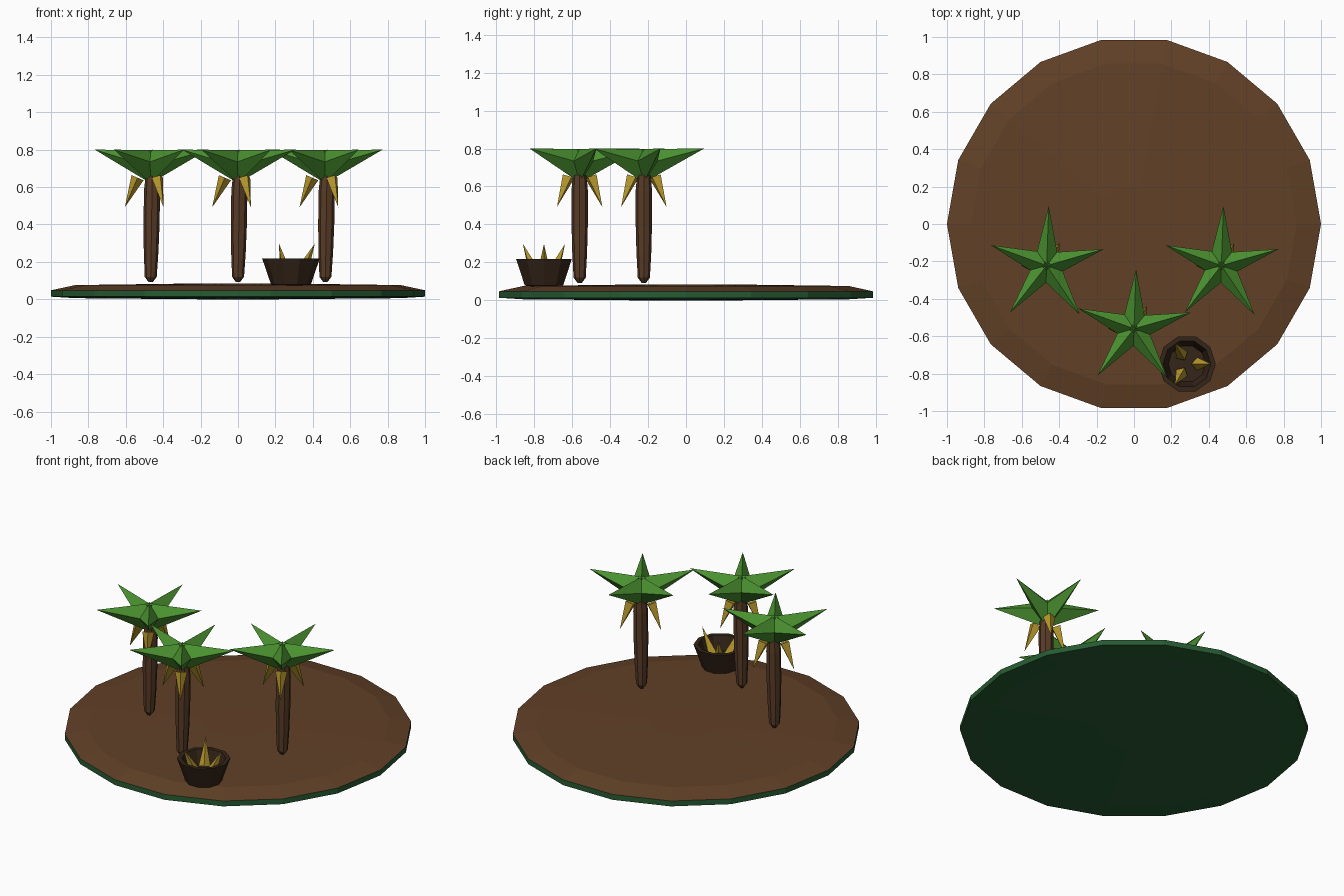
import bpy, math
from mathutils import Vector

if "Cube" in bpy.data.objects:
    bpy.data.objects.remove(bpy.data.objects["Cube"])


def mat(name, c):
    m = bpy.data.materials.new(name)
    m.diffuse_color = (*c, 1)
    m.use_nodes = True
    m.node_tree.nodes["Principled BSDF"].inputs["Base Color"].default_value = m.diffuse_color
    return m


SOIL = mat("soil", (0.12, 0.052, 0.02))
GRASS = mat("grass", (0.02, 0.105, 0.032))
LEAF = mat("leaf", (0.07, 0.29, 0.03))
BARK = mat("bark", (0.10, 0.045, 0.02))
FRUIT = mat("fruit", (0.47, 0.31, 0.025))
WICKER = mat("wicker", (0.035, 0.018, 0.009))


def make(name, verts, faces, *mats):
    me = bpy.data.meshes.new(name)
    me.from_pydata(verts, [], faces)
    for m in mats:
        me.materials.append(m)
    ob = bpy.data.objects.new(name, me)
    bpy.context.collection.objects.link(ob)
    return ob


def lathe(name, profile, n, loc, *mats, lean=0.0):
    """Revolve (radius, z) points, capping both ends."""
    verts, faces = [], []
    z0 = profile[0][1]
    for r, z in profile:
        for i in range(n):
            a = math.tau * i / n
            verts.append((loc[0] + r * math.cos(a) + lean * (z - z0),
                          loc[1] + r * math.sin(a), loc[2] + z))
    for k in range(len(profile) - 1):
        for i in range(n):
            j = (i + 1) % n
            faces.append((k*n + i, k*n + j, (k+1)*n + j, (k+1)*n + i))
    last = (len(profile) - 1) * n
    faces.append(tuple(reversed(range(n))))
    faces.append(tuple(range(last, last + n)))
    return make(name, verts, faces, *mats)


def spikes(name, loc, count, start, base, tip, half_w, half_h, m):
    """Ring of four-sided spikes; base and tip are (radius, z) in the spoke plane."""
    verts, faces = [], []
    for i in range(count):
        a = math.radians(start) + math.tau * i / count
        out = Vector((math.cos(a), math.sin(a), 0))
        side = Vector((-math.sin(a), math.cos(a), 0))
        up = Vector((0, 0, 1))
        b = Vector(loc) + out * base[0] + up * base[1]
        t = Vector(loc) + out * tip[0] + up * tip[1]
        nrm = (t - b).normalized().cross(side)
        o = len(verts)
        verts += [b + nrm * half_h, b + side * half_w,
                  b - nrm * half_h, b - side * half_w, t]
        faces += [(o + k, o + (k + 1) % 4, o + 4) for k in range(4)]
        faces.append((o + 3, o + 2, o + 1, o))
    ob = make(name, verts, faces, m)
    return ob


# Island: green underside and rim, brown top
island = lathe("island", [(0.2, 0.0), (0.87, 0.006), (1.0, 0.014), (1.0, 0.048),
                          (0.87, 0.076), (0.2, 0.085)], 18, (0, 0, 0), GRASS, SOIL)
for p in island.data.polygons:
    p.material_index = 1 if p.center.z > 0.05 else 0

# Palms: trunk, five-leaf crown, three hanging fruits
for i, (x, y) in enumerate([(-0.467, -0.222), (0, -0.56), (0.467, -0.222)]):
    lathe(f"trunk_{i}", [(0.012, 0.093), (0.032, 0.12), (0.039, 0.25),
                         (0.043, 0.4), (0.043, 0.58), (0.036, 0.66)],
          8, (x, y, 0), BARK, lean=0.015)
    spikes(f"crown_{i}", (x, y, 0), 5, 16, (0, 0.715), (0.318, 0.80), 0.07, 0.085, LEAF)
    spikes(f"hanging_fruit_{i}", (x, y, 0), 3, 60, (0.07, 0.65), (0.138, 0.492),
           0.035, 0.035, FRUIT)

# Basket with hollow inside, and three fruits standing in it
bx, by = 0.283, -0.748
lathe("basket", [(0.03, 0.070), (0.106, 0.078), (0.154, 0.218), (0.128, 0.218), (0.10, 0.13)],
      10, (bx, by, 0), WICKER)
spikes("basket_fruit", (bx, by, 0), 3, 0, (0.055, 0.14), (0.128, 0.298), 0.035, 0.035, FRUIT)
